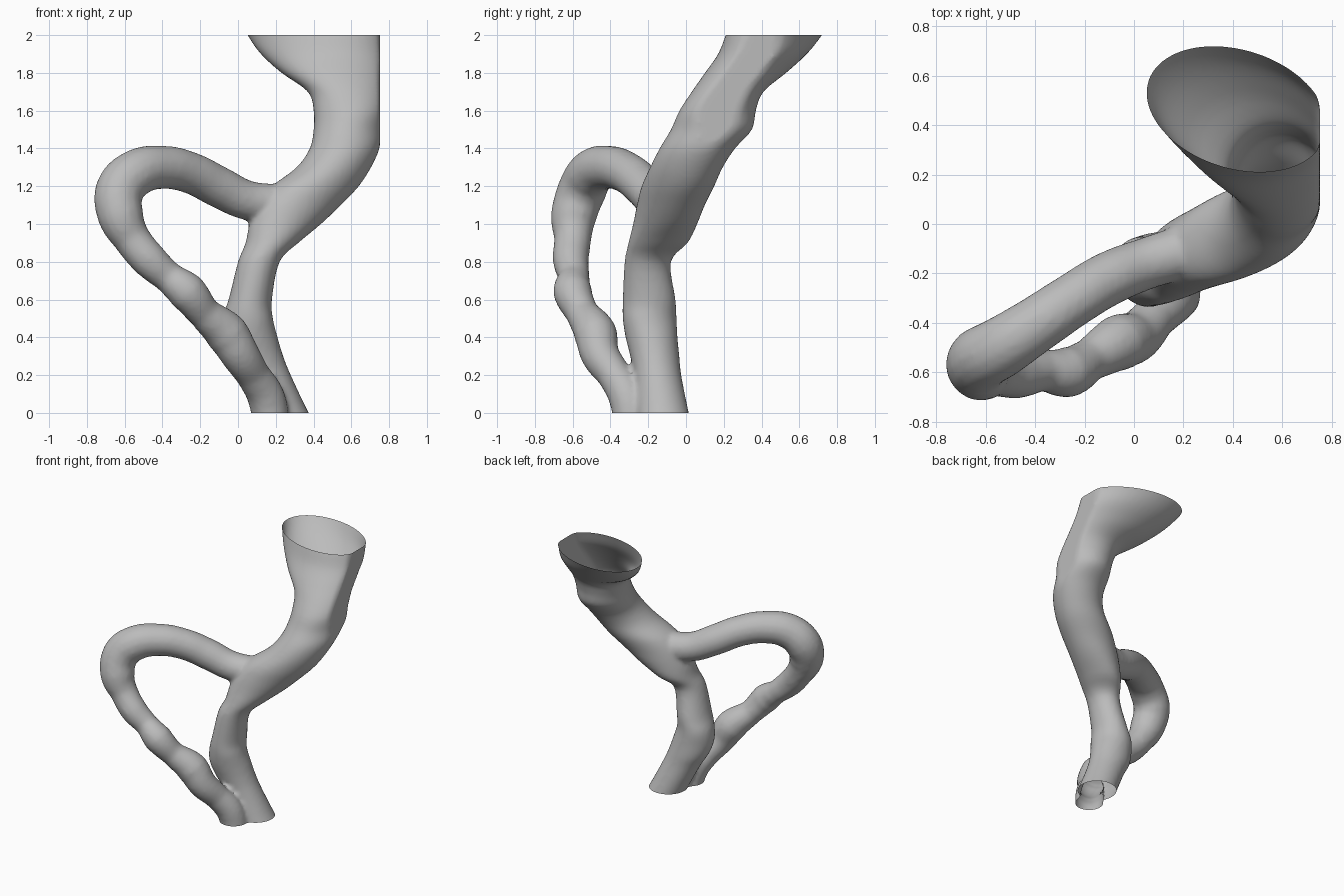
import bpy, bmesh, math
from mathutils import Vector

cube = bpy.data.objects.get("Cube")
if cube:
    bpy.data.objects.remove(cube, do_unlink=True)

SIDES = 40
STEPS = 4

grey = bpy.data.materials.new("plain_grey")
grey.use_nodes = True
colour = (0.5, 0.5, 0.5, 1)
grey.diffuse_color = colour
grey.node_tree.nodes["Principled BSDF"].inputs["Base Color"].default_value = colour

# Main trunk levels: z, x min, x max, y min, y max, skew in degrees
trunk_levels = [
    (-.1, .14, .44, -.26, .04, 0),
    (0, .1, .375, -.26, .015, 0),
    (.2, .0, .28, -.275, -.025, 0),
    (.3, -.06, .24, -.295, -.035, 0),
    (.4, -.09, .21, -.32, -.045, 0),
    (.5, -.085, .185, -.335, -.05, -5),
    (.6, -.05, .18, -.335, -.055, 0),
    (.8, .0, .22, -.325, -.08, 0),
    (.9, .04, .32, -.305, .01, 5),
    (1, .06, .44, -.28, .06, 12),
    (1.1, .1, .545, -.26, .1, 15),
    (1.2, .18, .64, -.235, .15, 15),
    (1.3, .31, .705, -.19, .195, 12),
    (1.4, .38, .75, -.14, .26, 8),
    (1.5, .4, .77, -.08, .35, 5),
    (1.6, .4, .785, -.035, .37, 0),
    (1.7, .37, .79, .03, .41, 0),
    (1.8, .23, .79, .1, .53, -6),
    (1.9, .12, .79, .17, .64, -10),
    (2, .05, .78, .21, .72, -15),
    (2.1, 0, .78, .25, .78, -15),
]

# Side loop path: x, y, z, radius
loop_path = [
    (.25, -.1, 1.1, .11), (.05, -.16, 1.125, .105), (-.1, -.22, 1.195, .11),
    (-.25, -.31, 1.27, .11), (-.4, -.41, 1.3, .115), (-.54, -.5, 1.27, .125),
    (-.625, -.55, 1.18, .13), (-.62, -.595, 1.04, .122), (-.56, -.6, .92, .098),
    (-.47, -.61, .81, .096), (-.37, -.595, .72, .083), (-.27, -.6, .64, .104),
    (-.18, -.55, .53, .087), (-.06, -.48, .42, .115), (.01, -.455, .31, .103),
    (.08, -.38, .2, .09), (.15, -.31, .08, .1), (.18, -.28, -.1, .1),
]


def smooth_levels(levels):
    """Ease between levels with a spline through every one."""
    keys = [Vector(level) for level in levels]
    keys = [keys[0]] + keys + [keys[-1]]
    for a, b, c, d in zip(keys, keys[1:], keys[2:], keys[3:]):
        for step in range(STEPS):
            t = step / STEPS
            yield b + t / 2 * (c - a + t * (2 * a - 5 * b + 4 * c - d
                                            + t * (3 * (b - c) + d - a)))
    yield keys[-1]


def add_trunk(bm):
    """Loft skewed ellipses into a closed tube with a flat outer side."""
    rings = []
    for z, x0, x1, y0, y1, skew in smooth_levels(trunk_levels):
        ring = []
        for i in range(SIDES):
            t = math.tau * i / SIDES
            x = (x0 + x1) / 2 + (x1 - x0) / 2 * math.cos(t)
            y = (y0 + y1) / 2 + (y1 - y0) / 2 * math.sin(t + math.radians(skew))
            ring.append(bm.verts.new((min(x, .752), y, z)))
        rings.append(ring)
    for low, high in zip(rings, rings[1:]):
        for i in range(SIDES):
            j = (i + 1) % SIDES
            bm.faces.new((low[i], low[j], high[j], high[i]))
    bm.faces.new(rings[0][::-1])
    bm.faces.new(rings[-1])


def evaluated_mesh(obj):
    graph = bpy.context.evaluated_depsgraph_get()
    return bpy.data.meshes.new_from_object(obj.evaluated_get(graph))


def add_loop(bm):
    """Sweep a round section of changing radius along the path."""
    curve = bpy.data.curves.new("loop_path", "CURVE")
    curve.dimensions = "3D"
    curve.bevel_depth = 1
    curve.bevel_resolution = 6
    curve.resolution_u = 6
    curve.use_fill_caps = True
    spline = curve.splines.new("BEZIER")
    spline.bezier_points.add(len(loop_path) - 1)
    for point, (x, y, z, radius) in zip(spline.bezier_points, loop_path):
        point.co = (x, y, z)
        point.radius = radius
        point.handle_left_type = point.handle_right_type = "AUTO"
    helper = bpy.data.objects.new("loop_helper", curve)
    bpy.context.collection.objects.link(helper)
    bm.from_mesh(evaluated_mesh(helper))
    bpy.data.objects.remove(helper, do_unlink=True)


def closed_object(name, build):
    bm = bmesh.new()
    build(bm)
    bmesh.ops.remove_doubles(bm, verts=bm.verts, dist=.0001)
    bmesh.ops.recalc_face_normals(bm, faces=bm.faces)
    mesh = bpy.data.meshes.new(name)
    bm.to_mesh(mesh)
    bm.free()
    obj = bpy.data.objects.new(name, mesh)
    bpy.context.collection.objects.link(obj)
    return obj


# Trunk and loop joined, then blended into one skin
tube = closed_object("branching_tube", add_trunk)
loop = closed_object("side_loop", add_loop)
union = tube.modifiers.new("join", "BOOLEAN")
union.operation = "UNION"
union.solver = "EXACT"
union.use_self = True
union.object = loop
remesh = tube.modifiers.new("blend", "REMESH")
remesh.mode = "VOXEL"
remesh.voxel_size = .016
smooth = tube.modifiers.new("soften", "SMOOTH")
smooth.factor = .5
smooth.iterations = 4
skin = evaluated_mesh(tube)
tube.modifiers.clear()
bpy.data.objects.remove(loop, do_unlink=True)

# Cut the mouth and the foot open
bm = bmesh.new()
bm.from_mesh(skin)
for height, up in ((2, 1), (0, -1)):
    bmesh.ops.bisect_plane(
        bm, geom=bm.verts[:] + bm.edges[:] + bm.faces[:], dist=.0001,
        plane_co=Vector((0, 0, height)), plane_no=Vector((0, 0, up)), clear_outer=True)
bm.to_mesh(skin)
bm.free()
tube.data = skin
skin.materials.clear()
skin.materials.append(grey)

bpy.context.view_layer.objects.active = tube
tube.select_set(True)
bpy.ops.object.shade_smooth_by_angle(angle=math.radians(40))
